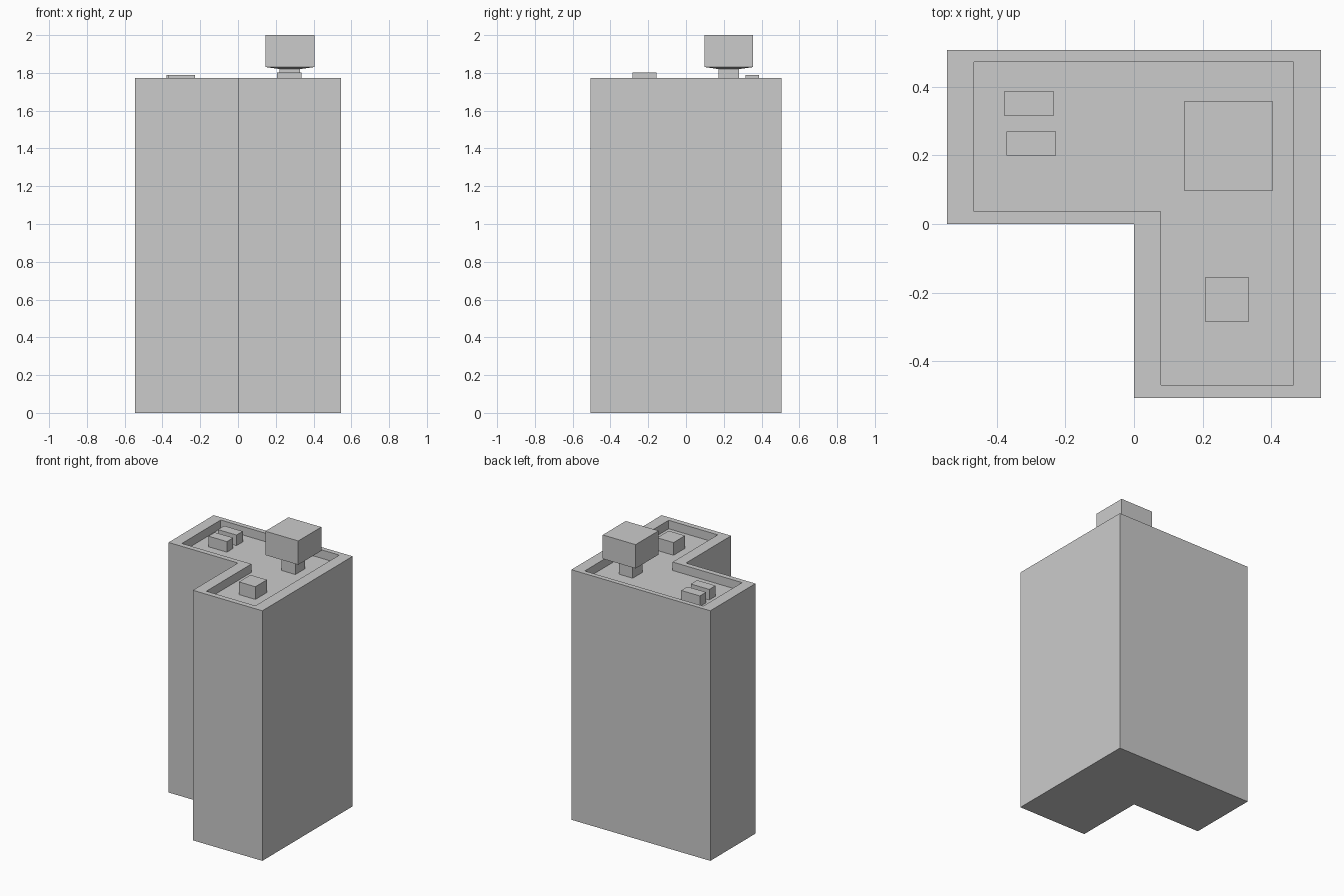
import bpy

if "Cube" in bpy.data.objects:
    bpy.data.objects.remove(bpy.data.objects["Cube"])

FLOOR, TOP = 1.713, 1.773


def loft(name, rings):
    """Closed solid through successive rings of equal point count."""
    n = len(rings[0])
    verts = [p for ring in rings for p in ring]
    faces = [tuple(reversed(range(n)))]
    for r in range(len(rings) - 1):
        a, b = r * n, (r + 1) * n
        faces += [(a + i, a + (i + 1) % n, b + (i + 1) % n, b + i) for i in range(n)]
    faces.append(tuple(range(len(verts) - n, len(verts))))
    mesh = bpy.data.meshes.new(name)
    mesh.from_pydata(verts, [], faces)
    mesh.update()
    obj = bpy.data.objects.new(name, mesh)
    bpy.context.collection.objects.link(obj)
    return obj


def l_ring(x0, x1, y0, y1, cx, cy, z):
    pts = [(x0, cy), (cx, cy), (cx, y0), (x1, y0), (x1, y1), (x0, y1)]
    return [(x, y, z) for x, y in pts]


def square(cx, cy, hx, hy, z):
    return [(cx + sx * hx, cy + sy * hy, z)
            for sx, sy in ((-1, -1), (1, -1), (1, 1), (-1, 1))]


def box(name, cx, cy, hx, hy, z0, z1):
    return loft(name, [square(cx, cy, hx, hy, z) for z in (z0, z1)])


# L-shaped tower with a parapet around the sunken roof
outer = (-0.545, 0.545, -0.506, 0.506, 0.0, 0.0)
inner = (-0.466, 0.464, -0.468, 0.472, 0.079, 0.037)
loft("tower", [l_ring(*outer, 0), l_ring(*outer, TOP),
               l_ring(*inner, TOP), l_ring(*inner, FLOOR)])

# Raised rooftop tank with shallow tapered underside, on a square post
tx, ty = 0.275, 0.227
box("tank_post", tx, ty, 0.054, 0.054, FLOOR, 1.825)
loft("tank", [square(tx, ty, 0.054, 0.054, 1.82),
              square(tx, ty, 0.129, 0.129, 1.831),
              square(tx, ty, 0.129, 0.129, 2.0)])

# Rooftop units
box("roof_vent", 0.271, -0.22, 0.0645, 0.0645, FLOOR, 1.803)
box("air_unit_rear", -0.306, 0.351, 0.073, 0.035, FLOOR, 1.788)
box("air_unit_front", -0.299, 0.2345, 0.0725, 0.0355, FLOOR, 1.788)
